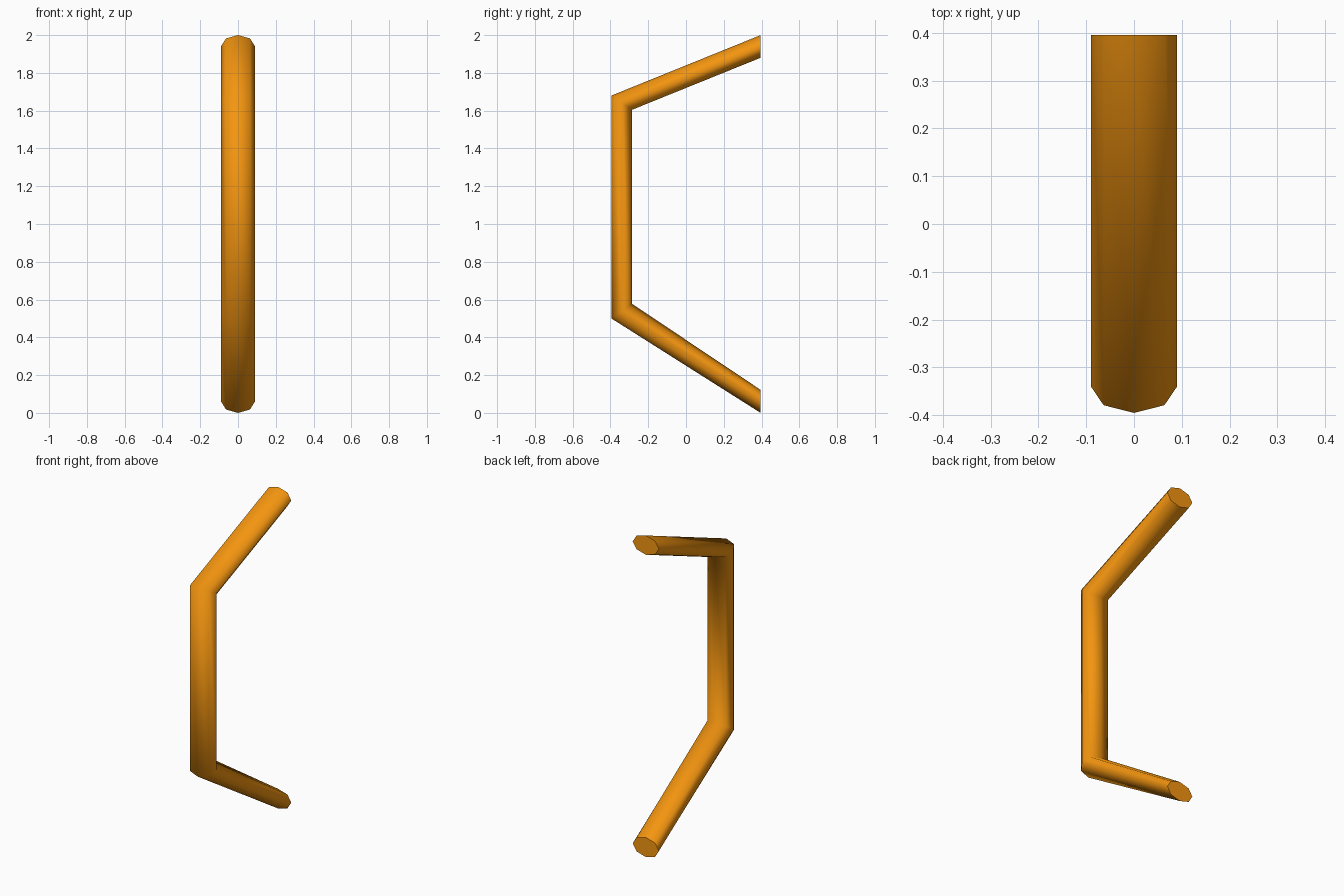
import bpy, bmesh, math

if "Cube" in bpy.data.objects:
    bpy.data.objects.remove(bpy.data.objects["Cube"])

SIDES = 8
HALF_WIDTH = 0.09
# mitred sections along the bar: outer point (y, z), inner point (y, z)
SECTIONS = [((0.395, 2.0), (0.395, 1.88)),
            ((-0.395, 1.68), (-0.285, 1.605)),
            ((-0.395, 0.50), (-0.285, 0.577)),
            ((0.395, 0.0), (0.395, 0.122))]

bm = bmesh.new()

# octagonal rings at the ends and bends
rings = []
for (oy, oz), (iy, iz) in SECTIONS:
    ring = []
    for i in range(SIDES):
        a = 2 * math.pi * i / SIDES
        t = (1 + math.cos(a)) / 2
        ring.append(bm.verts.new((HALF_WIDTH * math.sin(a),
                                  iy + (oy - iy) * t, iz + (oz - iz) * t)))
    rings.append(ring)

# smooth tube walls
for r0, r1 in zip(rings, rings[1:]):
    for i in range(SIDES):
        j = (i + 1) % SIDES
        bm.faces.new((r0[i], r0[j], r1[j], r1[i])).smooth = True

# flat end caps with sharp rims
for ring in (rings[0], rings[-1]):
    cap = bm.faces.new(ring)
    for e in cap.edges:
        e.smooth = False

bmesh.ops.recalc_face_normals(bm, faces=bm.faces)
mesh = bpy.data.meshes.new("bent_handle_bar")
bm.to_mesh(mesh)
bm.free()

# orange finish
mat = bpy.data.materials.new("orange")
mat.diffuse_color = (0.9, 0.3, 0.005, 1)
mat.use_nodes = True
mat.node_tree.nodes["Principled BSDF"].inputs["Base Color"].default_value = mat.diffuse_color
mesh.materials.append(mat)

bar = bpy.data.objects.new("bent_handle_bar", mesh)
bpy.context.collection.objects.link(bar)
